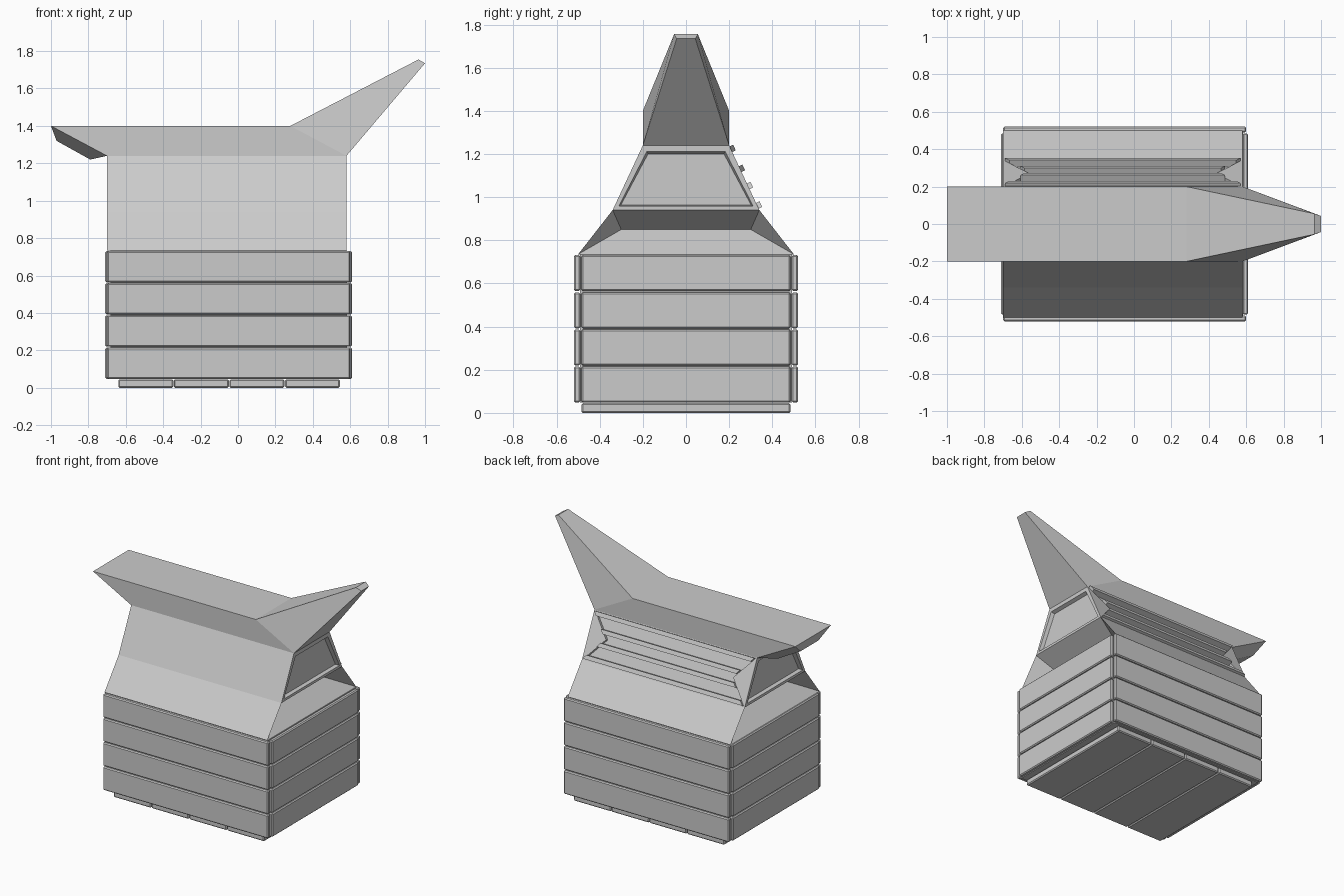
import bpy, bmesh
from mathutils import Vector

if "Cube" in bpy.data.objects:
    bpy.data.objects.remove(bpy.data.objects["Cube"])

CX = -0.06  # middle of the anvil body along x


def add_object(name, bm):
    bmesh.ops.recalc_face_normals(bm, faces=bm.faces)
    mesh = bpy.data.meshes.new(name)
    bm.to_mesh(mesh)
    bm.free()
    ob = bpy.data.objects.new(name, mesh)
    bpy.context.collection.objects.link(ob)
    return ob


def plank(name, x, y, z, bevel=0.007):
    """Box given by its (min, max) along each axis, with softened edges."""
    bm = bmesh.new()
    bmesh.ops.create_cube(bm, size=1)
    for v in bm.verts:
        v.co = Vector([a[0] + (c + 0.5) * (a[1] - a[0]) for a, c in zip((x, y, z), v.co)])
    if bevel:
        bmesh.ops.bevel(bm, geom=bm.edges[:], offset=bevel, segments=1, affect='EDGES')
    return add_object(name, bm)


# Crate walls: four courses of planks on each side
for i in range(4):
    z = (0.048 + i * 0.172, 0.215 + i * 0.172)
    for side, s in (("front", -1), ("back", 1)):
        plank(f"{side}_plank_{i}", (-0.70, 0.60), sorted((s * 0.49, s * 0.52)), z)
    plank(f"left_plank_{i}", (-0.71, -0.68), (-0.485, 0.485), z)
    plank(f"right_plank_{i}", (0.58, 0.61), (-0.485, 0.485), z)

# Crate floor and solid core
for i in range(4):
    x = -0.64 + i * 0.297
    plank(f"floor_plank_{i}", (x, x + 0.294), (-0.485, 0.485), (0, 0.045))
plank("crate_core", (-0.682, 0.582), (-0.492, 0.492), (0.047, 0.735), 0)

# Anvil: half the outline points, mirrored across y
half = [(0.58, 0.5, 0.735), (0.58, 0.34, 0.94), (0.58, 0.2, 1.24), (0.28, 0.2, 1.4),
        (0.965, 0.055, 1.755), (1, 0.043, 1.735),
        (-1, 0.2, 1.4), (-0.97, 0.1, 1.32), (-0.79, 0.1, 1.22), (-0.7, 0.2, 1.24),
        (-0.7, 0.34, 0.94), (-0.7, 0.5, 0.735), (0.435, 0.3, 0.85), (-0.555, 0.3, 0.85)]
side_faces = [(0, 1, 10, 11), (1, 2, 9, 10), (2, 3, 6, 9), (2, 5, 4, 3),
              (6, 7, 8, 9), (0, 12, 1), (11, 10, 13)]
rim = [0, 12, 1, 2, 5, 4, 3, 6, 7, 8, 9, 10, 13, 11]
bm = bmesh.new()
sides = [[bm.verts.new((x, s * y, z)) for x, y, z in half] for s in (-1, 1)]
for vs in sides:
    for f in side_faces:
        bm.faces.new([vs[i] for i in f])
panels = []
for a, b in zip(rim, rim[1:] + rim[:1]):
    f = bm.faces.new((sides[0][a], sides[0][b], sides[1][b], sides[1][a]))
    if (a, b) in ((1, 2), (9, 10)):
        panels.append(f)
bmesh.ops.recalc_face_normals(bm, faces=bm.faces)
# Recessed end panels
bmesh.ops.inset_individual(bm, faces=panels, thickness=0.034, depth=0)
bmesh.ops.inset_individual(bm, faces=panels, thickness=0.012, depth=-0.025)
anvil = add_object("anvil", bm)


def slope_prism(name, outline, d0, d1):
    """Prism standing on the sloped back face; outline in (x, z)."""
    normal = Vector((0, 0.906, 0.423))
    bm = bmesh.new()
    rings = [[bm.verts.new(Vector((x, 0.34 - (z - 0.94) * 0.4667, z)) + normal * d)
              for x, z in outline] for d in (d0, d1)]
    n = len(outline)
    bm.faces.new(rings[0])
    bm.faces.new(rings[1])
    for i in range(n):
        j = (i + 1) % n
        bm.faces.new((rings[0][i], rings[0][j], rings[1][j], rings[1][i]))
    return add_object(name, bm)


def reach(z):
    """Half length of the hourglass recess at height z."""
    return 0.50 + abs(z - 1.09) * 0.9


def hourglass(heights):
    return [(CX - reach(z), z) for z in heights] + [(CX + reach(z), z) for z in reversed(heights)]


# Hourglass recess in the back, with four raised bars
cutter = slope_prism("recess_cutter", hourglass([0.955, 1.09, 1.225]), -0.022, 0.1)
cutter.hide_render = True
cutter.hide_set(True)
cut = anvil.modifiers.new("recess", 'BOOLEAN')
cut.operation = 'DIFFERENCE'
cut.solver = 'EXACT'
cut.object = cutter
for i, z in enumerate((0.96, 1.05, 1.13, 1.222)):
    slope_prism(f"back_bar_{i}", hourglass([z - 0.013, z + 0.013]), -0.024, 0.018)
